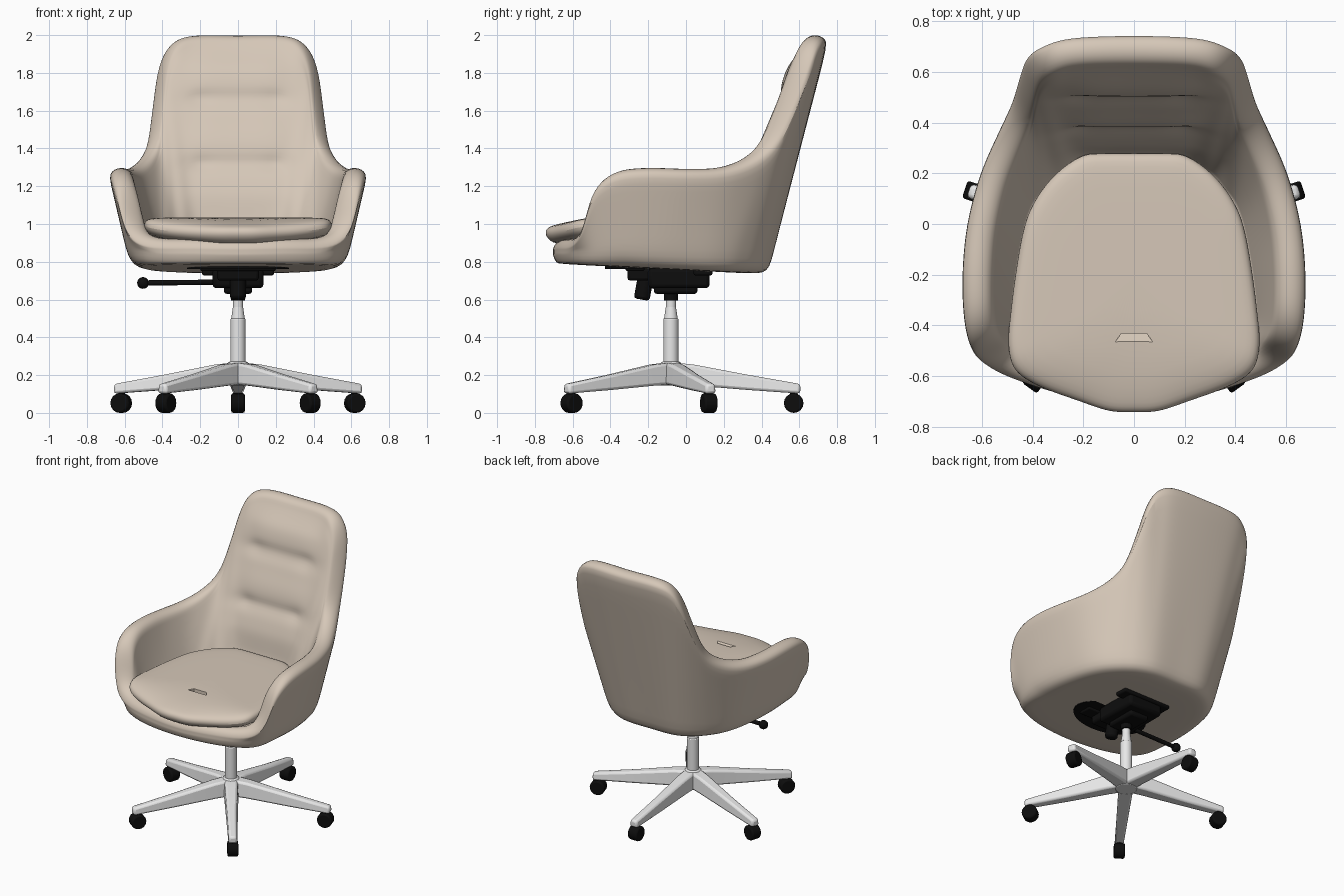
import bpy, bmesh, math
from mathutils import Vector, Matrix

if "Cube" in bpy.data.objects:
    bpy.data.objects.remove(bpy.data.objects["Cube"])


def material(name, rgb):
    m = bpy.data.materials.new(name)
    m.diffuse_color = (*rgb, 1)
    m.use_nodes = True
    m.node_tree.nodes["Principled BSDF"].inputs["Base Color"].default_value = m.diffuse_color
    return m


FABRIC = material("beige_upholstery", (0.67, 0.575, 0.48))
METAL = material("light_metal", (0.83, 0.83, 0.83))
BLACK = material("black_plastic", (0.004, 0.004, 0.004))
AXIS_Y = -0.08  # column position


def smooth(ob, angle):
    bpy.ops.object.select_all(action='DESELECT')
    bpy.context.view_layer.objects.active = ob
    ob.select_set(True)
    bpy.ops.object.shade_smooth_by_angle(angle=math.radians(angle))


def finish(bm, name, mat, angle=40, subsurf=0, bevel=0):
    bmesh.ops.recalc_face_normals(bm, faces=bm.faces)
    me = bpy.data.meshes.new(name)
    bm.to_mesh(me)
    bm.free()
    me.materials.append(mat)
    ob = bpy.data.objects.new(name, me)
    bpy.context.collection.objects.link(ob)
    if bevel:
        b = ob.modifiers.new("bevel", 'BEVEL')
        b.width, b.segments = bevel, 2
    if subsurf:
        s = ob.modifiers.new("smooth", 'SUBSURF')
        s.levels = s.render_levels = subsurf
    smooth(ob, angle)
    return ob


def loft(columns, start, end):
    """Closed ring of point columns, joined to one point at each end."""
    bm = bmesh.new()
    cols = [[bm.verts.new(p) for p in c] for c in columns]
    a, b = bm.verts.new(start), bm.verts.new(end)
    for i, c in enumerate(cols):
        d = cols[(i + 1) % len(cols)]
        for k in range(len(c) - 1):
            bm.faces.new((c[k], d[k], d[k + 1], c[k + 1]))
        bm.faces.new((a, d[0], c[0]))
        bm.faces.new((b, c[-1], d[-1]))
    return bm


def mirrored_loop(half, x_cols, steps=3):
    """Mirror a half outline across x and smooth it with a spline."""
    flip = [tuple(-v if k in x_cols else v for k, v in enumerate(s)) for s in half[1:-1]]
    pts = list(half) + flip[::-1]
    n, out = len(pts), []
    for i in range(n):
        q = [pts[(i + k) % n] for k in (-1, 0, 1, 2)]
        for j in range(steps):
            t = j / steps
            out.append([0.5 * (2 * b + (c - a) * t + (2 * a - 5 * b + 4 * c - d) * t * t
                               + (3 * b - a - 3 * c + d) * t ** 3) for a, b, c, d in zip(*q)])
    return out


def box(name, mat, lo, hi, bevel=0.01):
    bm = bmesh.new()
    bmesh.ops.create_cube(bm, size=1)
    for v in bm.verts:
        v.co = [l + (c + 0.5) * (h - l) for c, l, h in zip(v.co, lo, hi)]
    return finish(bm, name, mat, bevel=bevel)


def rod(name, mat, p, q, r1, r2=None, seg=24, bevel=0):
    p, q = Vector(p), Vector(q)
    bm = bmesh.new()
    rot = (q - p).to_track_quat('Z', 'Y').to_matrix().to_4x4()
    bmesh.ops.create_cone(bm, cap_ends=True, segments=seg, radius1=r1, radius2=r2 or r1,
                          depth=(q - p).length, matrix=Matrix.Translation((p + q) / 2) @ rot)
    return finish(bm, name, mat, bevel=bevel)


# Shell: rim x,y,z / outer base x,y / inner base x,y, from back centre to front centre
SHELL = [
    (0, .75, 2.0, 0, .465, 0, .26), (.25, .74, 2.0, .15, .465, .12, .26),
    (.365, .705, 1.96, .24, .45, .21, .25), (.425, .66, 1.85, .32, .415, .27, .21),
    (.455, .58, 1.65, .38, .37, .32, .18), (.485, .48, 1.45, .43, .32, .36, .13),
    (.54, .36, 1.35, .49, .24, .40, .08), (.61, .20, 1.30, .54, .12, .43, 0),
    (.663, 0, 1.295, .575, -.05, .455, -.12), (.682, -.2, 1.30, .59, -.2, .475, -.25),
    (.675, -.38, 1.28, .59, -.33, .485, -.36), (.645, -.495, 1.19, .575, -.45, .48, -.43),
    (.59, -.555, 1.0, .54, -.54, .46, -.47), (.48, -.61, .93, .46, -.61, .40, -.50),
    (.25, -.68, .925, .25, -.68, .22, -.55), (0, -.705, .92, 0, -.705, 0, -.57)]


def tuft(p):
    """Pad bulges and two stitched creases on the inner back."""
    if p.y > 0.1 and p.z > 1.0:
        w = 1 / (1 + (abs(p.x) / 0.27) ** 6)
        p.y -= 0.034 * w * min(1, (p.z - 1.0) / 0.15, max(0, (1.95 - p.z) / 0.12))
        for z0 in (1.32, 1.66):
            button = math.exp(-((abs(p.x) - 0.2) / 0.05) ** 2)
            p.y += w * (0.02 + 0.014 * button) * math.exp(-((p.z - z0) / 0.035) ** 2)
            p.y -= w * 0.01 * math.exp(-((p.z - z0 - 0.13) / 0.08) ** 2)
    return p


columns = []
for px, py, pz, bx, by, ix, iy in mirrored_loop(SHELL, (0, 3, 5)):
    rim, ctr = Vector((px, py, pz)), Vector((0, -0.1, 0))
    base = Vector((bx, by, min(0.86, pz - 0.085)))
    inner = Vector((ix, iy, 0.93))
    inward = (Vector((0, -0.2, 0)) - Vector((px, py, 0))).normalized()
    blunt = 0.7 * max(0, min(1, (-0.35 - by) / 0.3))  # fuller lower edge at the front
    col = []
    for s, dz in ((.5, 0), (.82, 0), (.9, .008), (.96, .035)):
        p = ctr + (Vector((bx, by, 0)) - ctr) * (s + (1 - s) * blunt * (s > .6))
        p.z = 0.755 - 0.05 * p.y + dz * (1 - 0.4 * blunt)
        col.append(p)
    low = rim - Vector((0, 0, 0.05))
    col += [base.lerp(low, t) for t in (0, .2, .4, .6, .8)]
    for k in range(6):
        a = math.pi * k / 5
        col.append(low + inward * 0.064 * (1 - math.cos(a)) + Vector((0, 0, 0.05 * math.sin(a))))
    top = col[-1].copy()
    col += [tuft(top.lerp(inner, k / 26)) for k in range(1, 27)]
    col.append(Vector((ix * .5, -0.1 + (iy + 0.1) * .5, 0.92)))
    columns.append(col)
finish(loft(columns, (0, -.1, .76), (0, -.1, .92)), "upholstered_shell", FABRIC, 60, subsurf=1)

# Seat cushion with a drooping front edge
CUSHION = [(0, .28), (.12, .28), (.21, .27), (.32, .19), (.40, .08), (.44, -.03), (.47, -.2),
           (.49, -.36), (.498, -.48), (.47, -.58), (.37, -.645), (.22, -.70), (.1, -.74), (0, -.745)]
columns = []
for x, y in mirrored_loop(CUSHION, (0,)):
    col = []
    for s, z in ((.5, .91), (.85, .92), (.93, .94), (.98, .965), (1, .99),
                 (.99, 1.012), (.96, 1.025), (.9, 1.032), (.75, 1.034), (.4, 1.034)):
        px, py = x * s, -0.2 + (y + 0.2) * s
        t = max(0, min(1, (-0.5 - py) / 0.24))
        col.append(Vector((px, py, z - 0.04 * t * t * (3 - 2 * t))))
    columns.append(col)
cushion = finish(loft(columns, (0, -.2, .91), (0, -.2, 1.034)), "seat_cushion", FABRIC, 40, subsurf=1)

# Wedge cutter for the pull notch in the seat
bm = bmesh.new()
pts = [bm.verts.new(p) for p in ((-.05, -.432, 1.0), (.05, -.432, 1.0), (.09, -.487, 1.048), (-.09, -.487, 1.048),
                                 (-.05, -.432, 1.1), (.05, -.432, 1.1), (.09, -.487, 1.1), (-.09, -.487, 1.1))]
for f in ((0, 1, 2, 3), (4, 5, 6, 7), (0, 1, 5, 4), (1, 2, 6, 5), (2, 3, 7, 6), (3, 0, 4, 7)):
    bm.faces.new([pts[i] for i in f])
cutter = finish(bm, "notch_cutter", FABRIC)
cutter.hide_render = True
cut = cushion.modifiers.new("notch", 'BOOLEAN')
cut.operation, cut.object = 'DIFFERENCE', cutter
bpy.context.view_layer.objects.active = cushion
bpy.ops.object.modifier_apply(modifier="smooth")
bpy.ops.object.modifier_apply(modifier="notch")
smooth(cushion, 25)
cutter.hide_set(True)

# Tilt mechanism under the seat
bm = bmesh.new()
bmesh.ops.create_cone(bm, cap_ends=True, segments=32, radius1=1, radius2=1, depth=1,
                      matrix=Matrix.Translation((0, -.25, .772)) @ Matrix.Diagonal((.27, .18, .02, 1)))
finish(bm, "front_mount_plate", BLACK)
box("front_bracket", BLACK, (-.2, -.32, .75), (.2, -.22, .785))
box("rear_mount_plate", BLACK, (-.19, .04, .728), (.19, .14, .765))
box("tilt_housing", BLACK, (-.135, -.2, .66), (.135, .125, .765), 0.02)
box("tilt_nose", BLACK, (-.11, -.31, .70), (.11, -.15, .765), 0.015)
box("lower_housing", BLACK, (-.075, -.17, .63), (.075, .06, .68), 0.015)
rod("tension_knob", BLACK, (0, -.235, .60), (0, -.215, .71), .042, bevel=.015)
rod("lever_rod", BLACK, (-.1, -.17, .692), (-.49, -.17, .688), .014, seg=12)
bm = bmesh.new()
bmesh.ops.create_uvsphere(bm, u_segments=16, v_segments=10, radius=.031,
                          matrix=Matrix.Translation((-.503, -.17, .688)))
finish(bm, "lever_knob", BLACK)

# Gas lift column
rod("column_collar", BLACK, (0, AXIS_Y, .595), (0, AXIS_Y, .66), .037)
rod("piston", METAL, (0, AXIS_Y, .5), (0, AXIS_Y, .6), .027)
rod("piston_taper", METAL, (0, AXIS_Y, .5), (0, AXIS_Y, .56), .036, .027)
rod("column", METAL, (0, AXIS_Y, .2), (0, AXIS_Y, .5), .04, bevel=.006)
rod("base_hub", METAL, (0, AXIS_Y, .145), (0, AXIS_Y, .272), .075, .052, bevel=.01)

# Five-star base: tapered legs and casters
for i in range(5):
    place = Matrix.Translation((0, AXIS_Y, 0)) @ Matrix.Rotation(math.radians(90 + 72 * i), 4, 'Z')
    bm = bmesh.new()
    rings = []
    for r, wb, wt, zb, zt in ((.0, .05, .045, .15, .268), (.12, .047, .04, .145, .256),
                              (.4, .039, .03, .122, .203), (.685, .031, .025, .102, .153)):
        rings.append([bm.verts.new(place @ Vector(p)) for p in
                      ((r, -wb, zb), (r, wb, zb), (r, wt, zt), (r, -wt, zt))])
    for a, b in zip(rings, rings[1:]):
        for k in range(4):
            bm.faces.new((a[k], a[(k + 1) % 4], b[(k + 1) % 4], b[k]))
    bm.faces.new(rings[0])
    bm.faces.new(rings[-1])
    finish(bm, f"base_leg_{i + 1}", METAL, bevel=.014)
    rod(f"caster_wheel_{i + 1}", BLACK, place @ Vector((.65, -.036, .052)),
        place @ Vector((.65, .036, .052)), .052, seg=16, bevel=.01)
    rod(f"caster_stem_{i + 1}", BLACK, place @ Vector((.65, 0, .05)), place @ Vector((.65, 0, .115)), .02, seg=12)
